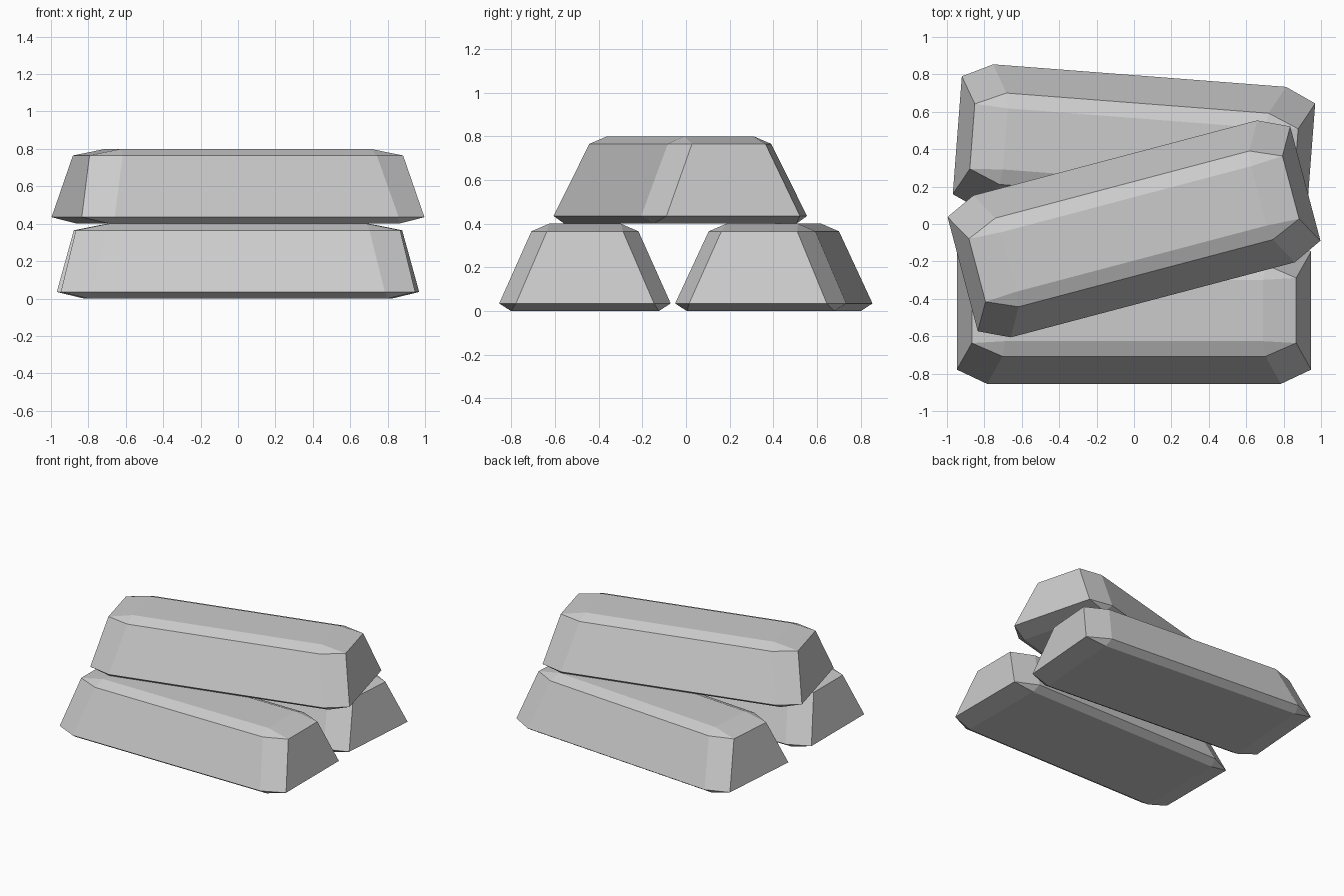
import bpy, bmesh
from math import radians

if "Cube" in bpy.data.objects:
    bpy.data.objects.remove(bpy.data.objects["Cube"])

# Half-extent (x, y) and height of the bevelled corner points of one ingot
CORNER = [
    (0.80, 0.338, 0.0),       # underside
    (0.785, 0.3925, 0.035),   # long side, low
    (0.9475, 0.316, 0.035),   # end, low
    (0.703, 0.245, 0.365),    # long side, high
    (0.867, 0.174, 0.365),    # end, high
    (0.69, 0.164, 0.40),      # top face
]


def ingot(name, location, angle):
    """Tapered bar with bevelled edges: mirrored corner points wrapped in a hull."""
    bm = bmesh.new()
    for x, y, z in CORNER:
        for sx in (-1, 1):
            for sy in (-1, 1):
                bm.verts.new((sx * x, sy * y, z))
    bmesh.ops.convex_hull(bm, input=bm.verts[:])
    bmesh.ops.dissolve_limit(bm, angle_limit=radians(2),
                             verts=bm.verts[:], edges=bm.edges[:])
    bmesh.ops.recalc_face_normals(bm, faces=bm.faces[:])
    mesh = bpy.data.meshes.new(name)
    bm.to_mesh(mesh)
    bm.free()
    obj = bpy.data.objects.new(name, mesh)
    obj.location = location
    obj.rotation_euler.z = radians(angle)
    bpy.context.collection.objects.link(obj)
    return obj


# Two bars on the ground, one laid across them
ingot("front_ingot", (0, -0.4625, 0), 0)
ingot("back_ingot", (0, 0.402, 0), -4.4)
ingot("top_ingot", (0, -0.026, 0.40), 14.8)
